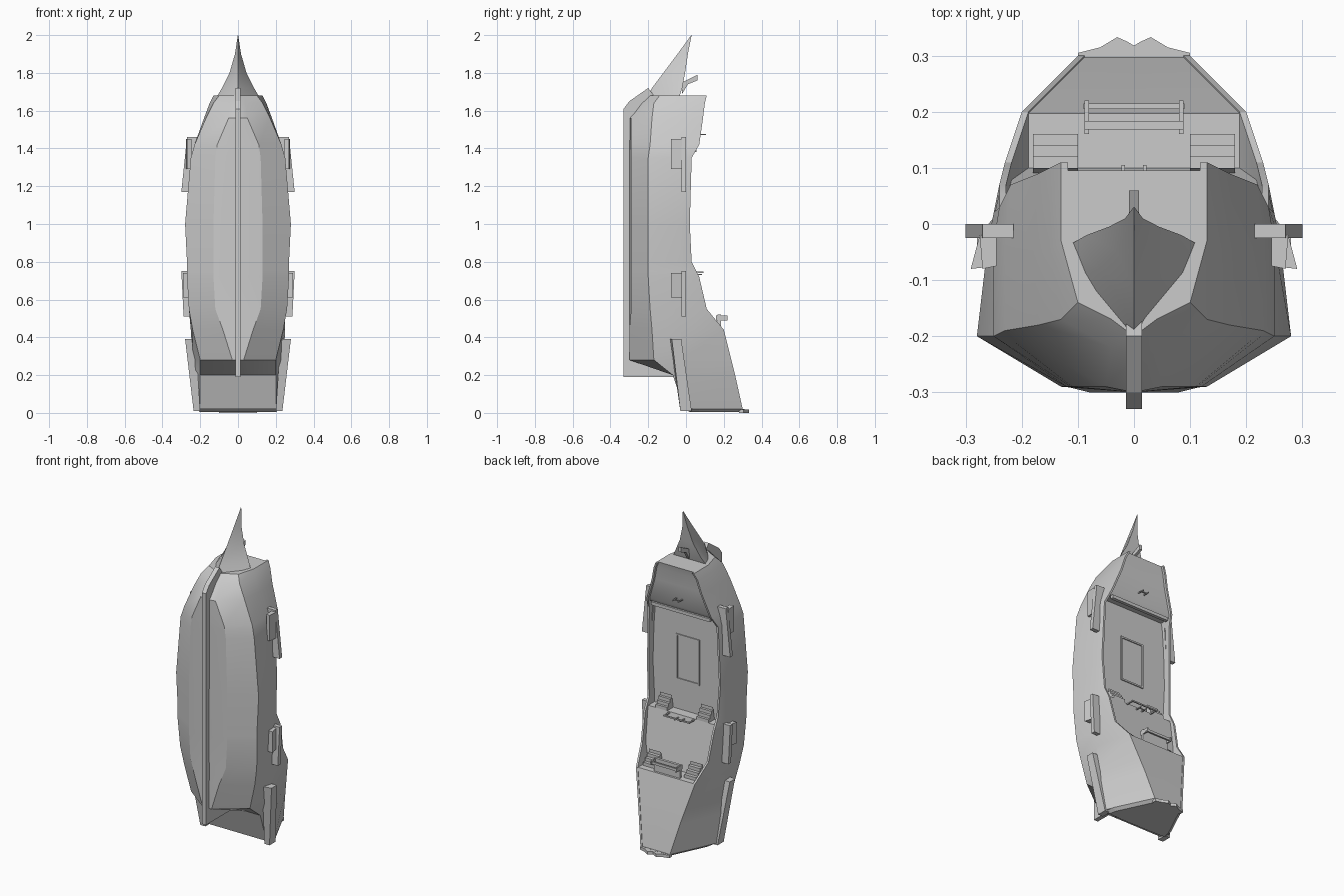
import bpy, bmesh, math
from mathutils import Vector, Matrix

cube = bpy.data.objects.get("Cube")
if cube:
    bpy.data.objects.remove(cube, do_unlink=True)

grey = bpy.data.materials.new("plain_grey")
grey.use_nodes = True
grey.diffuse_color = (0.6, 0.6, 0.6, 1)
grey.node_tree.nodes["Principled BSDF"].inputs["Base Color"].default_value = (0.6, 0.6, 0.6, 1)


def finish(name, bm, smooth=False):
    """Clean the mesh, give it the material and link it."""
    bmesh.ops.remove_doubles(bm, verts=bm.verts, dist=0.0002)
    bmesh.ops.dissolve_degenerate(bm, edges=bm.edges, dist=0.0002)
    bmesh.ops.recalc_face_normals(bm, faces=bm.faces)
    mesh = bpy.data.meshes.new(name)
    bm.to_mesh(mesh)
    bm.free()
    mesh.materials.append(grey)
    obj = bpy.data.objects.new(name, mesh)
    bpy.context.collection.objects.link(obj)
    if smooth:
        bpy.ops.object.select_all(action='DESELECT')
        obj.select_set(True)
        bpy.context.view_layer.objects.active = obj
        bpy.ops.object.shade_smooth_by_angle(angle=math.radians(22))
    return obj


def loft(name, rings, smooth=False):
    """Skin closed rings that all have the same point count."""
    bm = bmesh.new()
    rows = [[bm.verts.new(p) for p in ring] for ring in rings]
    count = len(rows[0])
    for low, high in zip(rows, rows[1:]):
        for i in range(count):
            j = (i + 1) % count
            bm.faces.new((low[i], low[j], high[j], high[i]))
    bm.faces.new(rows[0])
    bm.faces.new(rows[-1])
    return finish(name, bm, smooth)


def side_prism(name, outline, x0, x1):
    """Extrude a (y, z) outline between two x positions."""
    return loft(name, [[(x, y, z) for y, z in outline] for x in (x0, x1)])


def box(name, x, y, z):
    """Box from three (min, max) ranges."""
    return side_prism(name, [(y[0], z[0]), (y[1], z[0]), (y[1], z[1]), (y[0], z[1])], *x)


def ring(half, z):
    """Mirror a half section whose first and last points are central."""
    return [(x, y, z) for x, y in half] + [(-x, y, z) for x, y in half[-2:0:-1]]


def mix(a, b, t):
    return a + (b - a) * t


# Hull stations: z, keel y, then bilge, wale, topside and rail as x, y
stations = [
    (.02, -.01, .1, -.01, .2, -.01, .23, .02, .1, .3),
    (.2, -.07, .1, -.07, .2, -.07, .24, 0, .14, .26),
    (.28, -.3, .03, -.3, .2, -.17, .24, -.02, .16, .24),
    (.44, -.3, .08, -.3, .24, -.18, .25, -.03, .2, .2),
    (.55, -.3, .12, -.29, .26, -.19, .25, -.03, .23, .11),
    (.72, -.3, .13, -.29, .27, -.2, .26, -.03, .24, .07),
    (.8, -.3, .13, -.29, .27, -.2, .26, -.03, .24, .03),
    (1.0, -.3, .13, -.29, .28, -.2, .26, -.03, .25, .02),
    (1.35, -.3, .12, -.29, .25, -.2, .25, -.03, .24, .03),
    (1.42, -.3, .11, -.29, .23, -.19, .23, -.03, .22, .07),
    (1.56, -.3, .05, -.29, .17, -.18, .18, -.05, .17, .09),
    (1.64, -.24, .04, -.22, .13, -.17, .15, -.05, .15, .1),
    (1.68, -.2, .04, -.17, .1, -.14, .13, -.03, .13, .11),
]


def hull_at(z):
    for a, b in zip(stations, stations[1:]):
        if a[0] <= z <= b[0]:
            t = (z - a[0]) / (b[0] - a[0])
            return [mix(p, q, t) for p, q in zip(a, b)][1:]


# Deck heights by zone: poop, quarterdeck, waist, forecastle
zones = [
    (.02, .44, lambda z, rail: rail - .003),
    (.44, .75, lambda z, rail: min(rail, mix(.1, .04, (z - .44) / .31))),
    (.75, 1.4, lambda z, rail: -.02),
    (1.4, 1.68, lambda z, rail: rail - .015),
]
rings = []
for start, end, deck in zones:
    inside = [s[0] for s in stations if start < s[0] < end]
    for z in [start] + inside + [end]:
        keel, *pairs = hull_at(z)
        half = [(0, keel)] + list(zip(pairs[::2], pairs[1::2]))
        rail_x, rail_y = half[-1]
        floor = deck(z, rail_y)
        half += [(rail_x - .012, rail_y), (rail_x - .012, floor), (0, floor)]
        rings.append(ring(half, z))
loft("hull", rings, smooth=True)

# Keel, stem and sternpost in one thin plank
side_prism("keel", [(-.33, .19), (-.33, 1.61), (-.3, 1.65), (-.2, 1.72), (-.17, 1.68),
                    (-.27, 1.58), (-.28, .3), (-.06, .21), (-.05, .19)], -.014, .014)

# Beak: hollow-sided wedge tapering to the tip
beak = [(1.66, -.21, .1, -.09, .12, -.04), (1.72, -.18, .06, -.08, .085, -.02),
        (1.8, -.12, .03, -.05, .045, -.005), (1.9, -.045, .01, -.01, .016, .01),
        (2.0, .028, .001, .029, .001, .03)]
loft("beak", [ring([(0, f), (a, b), (c, d), (0, d)], z) for z, f, a, b, c, d in beak], True)
side_prism("beak_bracket", [(-.02, 1.69), (-.02, 1.75), (.06, 1.79), (.06, 1.76), (.01, 1.74)],
           -.009, .009)

# Curved stern trim under the transom, with a small crest
loft("transom_trim", [
    ring([(0, 0), (.12, 0), (.22, .005), (.21, .07), (.1, .3), (0, .31)], .02),
    ring([(0, .02), (.1, .02), (.2, .025), (.19, .07), (.09, .28), (0, .29)], .004)])
loft("stern_crest", [ring([(0, .28), (.1, .28), (.1, .305), (.06, .315), (.03, .333),
                           (.012, .325), (0, .318)], z) for z in (0, .018)])

for side, label in ((1, "left"), (-1, "right")):
    # Quarter gallery: slanted slab along the stern side
    loft(label + "_quarter_gallery", [
        [(side * mix(.2, .225, t), mix(-.03, -.085, t), z),
         (side * mix(.235, .28, t), mix(-.03, -.075, t), z),
         (side * mix(.235, .28, t), mix(.03, -.025, t), z),
         (side * mix(.2, .225, t), mix(.03, -.025, t), z)]
        for t, z in ((0, .01), (1, .39))])

    # Channels: ledges on the sides, each with a chain plate below
    for place, low, high, lean in (("fore", 1.17, 1.46, .03), ("main", .51, .75, -.012)):
        loft(f"{label}_{place}_channel", [
            [(side * inner, -.025, z), (side * outer, -.025, z),
             (side * outer, 0, z), (side * inner, 0, z)]
            for z, inner, outer in ((low, .235, .3 + min(lean, 0)),
                                    (high, .215, .3 - max(lean, 0)))])
        mid = mix(low, high, .42)
        loft(f"{label}_{place}_chain_plate", [
            [(side * .245, -.02, z), (side * .275, -.02, z),
             (side * (.285 - lean / 2), -.08, z), (side * .245, -.075, z)]
            for z in (mid, high - .01)])

    # Stairs between the decks
    for place, foot, top, y0, y1 in (("poop", .52, .44, .08, .16), ("waist", .83, .75, -.02, .04)):
        steps = 4
        outline = [(y0, top), (y1, top)]
        for i in range(steps):
            z = mix(top, foot, (i + 1) / steps)
            outline += [(mix(y1, y0, i / steps), z), (mix(y1, y0, (i + 1) / steps), z)]
        side_prism(f"{label}_{place}_stairs", outline[:-1], side * .1, side * .18)

    # Belaying pins on the raised decks
    for place, z, y in (("fore", 1.47, .06), ("main", .73, .04)):
        box(f"{label}_{place}_pin", (side * .016, side * .022), (y, y + .045), (z, z + .006))
        box(f"{label}_{place}_pin_bar", (0, side * .022), (y + .025, y + .03), (z, z + .006))

    # Rail posts at the poop and quarterdeck fronts
    box(label + "_poop_rail_post", (side * .08, side * .088), (.16, .22), (.49, .515))
    box(label + "_quarter_rail_post", (side * .08, side * .088), (.03, .09), (.74, .748))

# Cross rails and the seat ledge behind the poop rail
box("poop_rail_top", (-.09, .09), (.205, .215), (.495, .51))
box("poop_rail_base", (-.088, .088), (.168, .184), (.44, .52))
box("quarter_rail_top", (-.09, .09), (.085, .093), (.74, .748))

# Forecastle end beam, proud of the bulkhead edge
box("forecastle_beam", (-.2, .2), (.035, .055), (1.38, 1.4))

# Hatch coaming in the waist
for i, (x, z) in enumerate((((-.08, .08), (.93, .94)), ((-.08, .08), (1.2, 1.21)),
                            ((-.08, -.07), (.93, 1.21)), ((.07, .08), (.93, 1.21)))):
    box(f"hatch_edge_{i}", x, (-.022, -.014), z)
